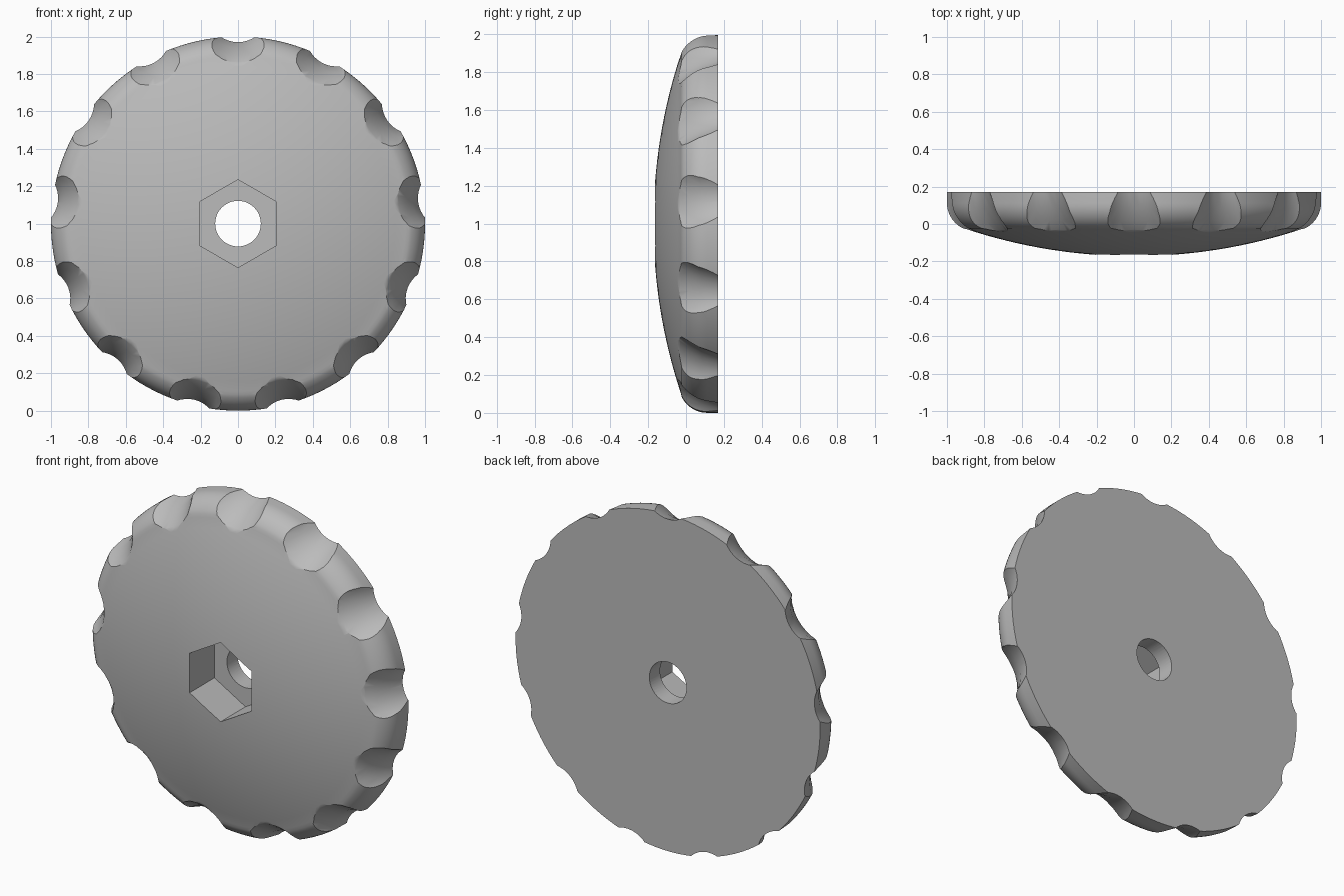
import bpy, bmesh, math
from mathutils import Vector

cube = bpy.data.objects.get("Cube")
if cube:
    bpy.data.objects.remove(cube)

CENTRE = Vector((0, 0, 1))
BACK = 0.17
NOTCHES = 13

grey = bpy.data.materials.new("plain grey")
grey.use_nodes = True
colour = (0.5, 0.5, 0.5, 1)
grey.diffuse_color = colour
grey.node_tree.nodes["Principled BSDF"].inputs["Base Color"].default_value = colour


def add_object(name, bm):
    bmesh.ops.recalc_face_normals(bm, faces=bm.faces)
    mesh = bpy.data.meshes.new(name)
    bm.to_mesh(mesh)
    bm.free()
    mesh.materials.append(grey)
    obj = bpy.data.objects.new(name, mesh)
    bpy.context.collection.objects.link(obj)
    return obj


def cut(target, cutter):
    cutter.hide_render = True
    mod = target.modifiers.new("cut", "BOOLEAN")
    mod.operation = "DIFFERENCE"
    mod.solver = "EXACT"
    mod.object = cutter
    bpy.context.view_layer.objects.active = target
    bpy.ops.object.modifier_apply(modifier=mod.name)
    bpy.data.objects.remove(cutter)


def loft(rings):
    """Closed tube through rings with equal point counts."""
    bm = bmesh.new()
    loops = [[bm.verts.new(p) for p in ring] for ring in rings]
    n = len(loops[0])
    for a, b in zip(loops, loops[1:]):
        for i in range(n):
            bm.faces.new((a[i], a[(i + 1) % n], b[(i + 1) % n], b[i]))
    bm.faces.new(loops[0])
    bm.faces.new(loops[-1])
    return bm


def prism(name, radius, sides, y0, y1):
    """Straight bore along y with a corner at the top."""
    rings = []
    for y in (y0, y1):
        angles = [math.pi / 2 + math.tau * i / sides for i in range(sides)]
        rings.append([CENTRE + Vector((radius * math.cos(a), y, radius * math.sin(a)))
                      for a in angles])
    return add_object(name, loft(rings))


# Domed wheel: shallow dome, rounded rim and flat back
DOME_R, APEX, FILLET = 2.85, -0.172, 0.15
tilt = math.asin(0.896 / DOME_R)
profile = []
for i in range(17):
    a = tilt * i / 16
    profile.append((DOME_R * math.sin(a), APEX + DOME_R * (1 - math.cos(a))))
for i in range(1, 11):
    a = tilt + (math.pi / 2 - tilt) * i / 10
    profile.append((1 - FILLET + FILLET * math.sin(a), 0.112 - FILLET * math.cos(a)))
profile += [(1, BACK), (0, BACK)]

bm = bmesh.new()
points = [bm.verts.new(CENTRE + Vector((r, y, 0))) for r, y in profile]
edges = [bm.edges.new(pair) for pair in zip(points, points[1:])]
bmesh.ops.spin(bm, geom=points + edges, cent=CENTRE, axis=(0, 1, 0),
               angle=math.tau, steps=NOTCHES * 10, use_merge=True)
bmesh.ops.remove_doubles(bm, verts=bm.verts, dist=0.0001)
wheel = add_object("wheel", bm)

# Finger scoops: floor curve (radius, y) and tube radius, widening to the front
scoop = [(0.75, -0.11, 0.32), (0.83, -0.06, 0.30), (0.865, -0.03, 0.28),
         (0.90, 0.02, 0.24), (0.94, 0.085, 0.20), (0.97, BACK, 0.165),
         (0.985, 0.25, 0.15)]


def scoop_cutter(angle):
    out = Vector((math.cos(angle), 0, math.sin(angle)))
    side = Vector((-math.sin(angle), 0, math.cos(angle)))
    front = Vector((0, 1, 0))
    rings = []
    for i, (r, y, radius) in enumerate(scoop):
        before, after = scoop[max(i - 1, 0)], scoop[min(i + 1, len(scoop) - 1)]
        dr, dy = after[0] - before[0], after[1] - before[1]
        normal = (out * dy - front * dr).normalized()
        middle = CENTRE + out * r + front * y + normal * radius
        rings.append([middle + radius * (side * math.sin(t) - normal * math.cos(t))
                      for t in (math.tau * k / 40 for k in range(40))])
    return add_object("scoop_cutter", loft(rings))


for i in range(NOTCHES):
    cut(wheel, scoop_cutter(math.pi / 2 + math.tau * i / NOTCHES))

# Hexagonal pocket and round through hole
cut(wheel, prism("hex_cutter", 0.235, 6, -0.4, 0.07))
cut(wheel, prism("hole_cutter", 0.122, 48, -0.4, 0.4))

bpy.ops.object.select_all(action="DESELECT")
wheel.select_set(True)
bpy.context.view_layer.objects.active = wheel
bpy.ops.object.shade_smooth_by_angle(angle=math.radians(28))
